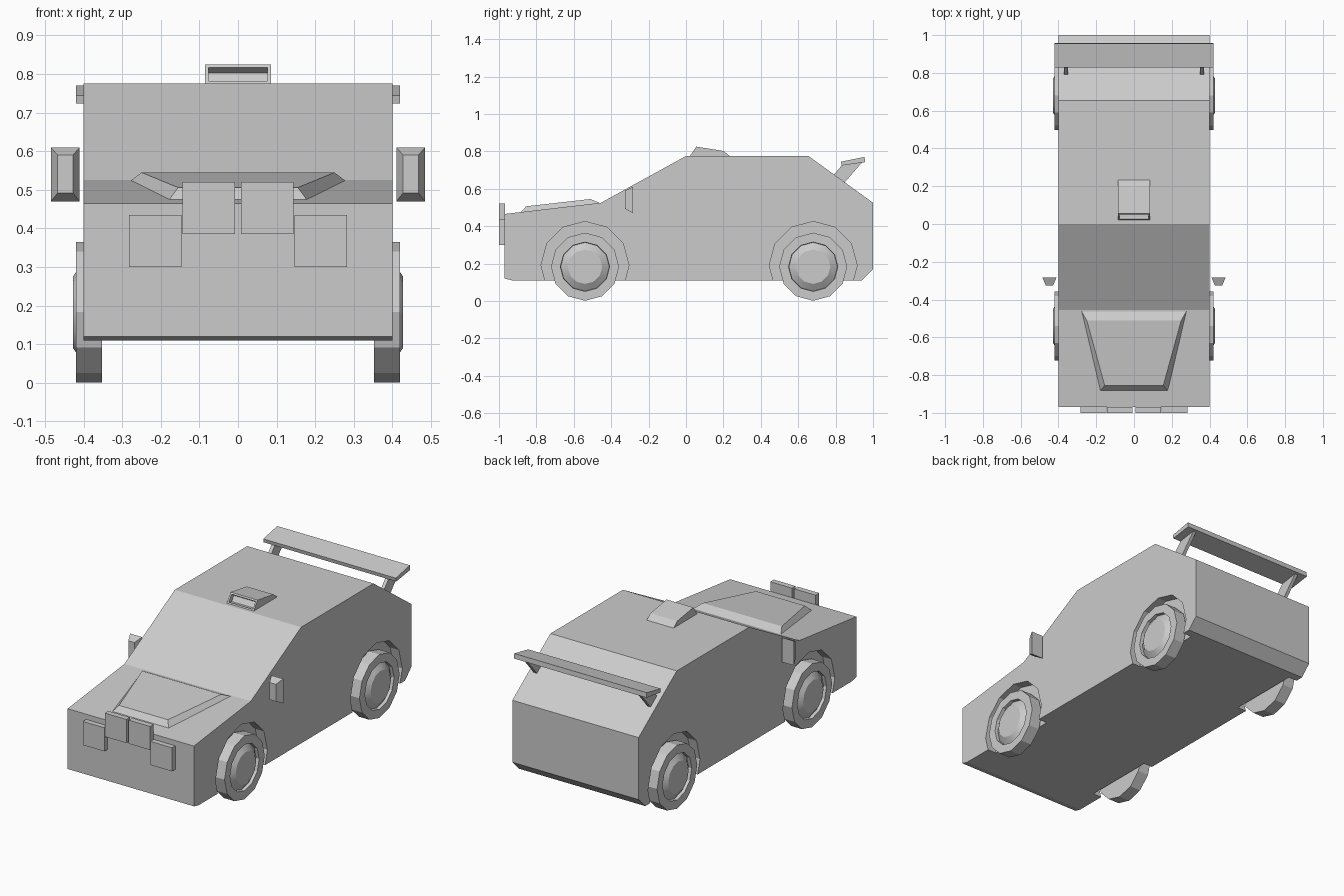
import bpy, bmesh, math
from mathutils import Matrix, Vector

cube = bpy.data.objects.get("Cube")
if cube:
    bpy.data.objects.remove(cube, do_unlink=True)

grey = bpy.data.materials.new("plain_grey")
grey.use_nodes = True
grey.diffuse_color = (0.6, 0.6, 0.6, 1)
grey.node_tree.nodes["Principled BSDF"].inputs["Base Color"].default_value = grey.diffuse_color


def finish(name, bm):
    bmesh.ops.recalc_face_normals(bm, faces=bm.faces)
    mesh = bpy.data.meshes.new(name)
    bm.to_mesh(mesh)
    bm.free()
    mesh.materials.append(grey)
    obj = bpy.data.objects.new(name, mesh)
    bpy.context.collection.objects.link(obj)
    return obj


def loft(bm, loop_a, loop_b):
    """Closed solid between two loops with the same number of points."""
    a = [bm.verts.new(p) for p in loop_a]
    b = [bm.verts.new(p) for p in loop_b]
    bm.faces.new(a)
    bm.faces.new(b)
    n = len(a)
    return [bm.faces.new((a[i], a[(i + 1) % n], b[(i + 1) % n], b[i])) for i in range(n)]


def prism(bm, profile, x0, x1):
    """Extrude a side profile of (y, z) points across x."""
    return loft(bm, [(x0, y, z) for y, z in profile], [(x1, y, z) for y, z in profile])


def add_prism(name, profile, x0, x1):
    bm = bmesh.new()
    prism(bm, profile, x0, x1)
    return finish(name, bm)


def rect(x0, x1, z0, z1, y):
    return [(x0, y, z0), (x1, y, z0), (x1, y, z1), (x0, y, z1)]


SIDES = (("left", 1), ("right", -1))
AXLES = (("front", -0.54), ("rear", 0.68))

# Body shell
body = add_prism("body", [(-0.97, 0.12), (-0.97, 0.465), (-0.455, 0.525), (0, 0.775),
                          (0.655, 0.775), (1, 0.525), (1, 0.17), (0.94, 0.11),
                          (-0.93, 0.11)], -0.4, 0.4)

# Wheel arches cut into the body sides
bm = bmesh.new()
for _, y in AXLES:
    circle = [(y + 0.235 * math.sin(i * math.pi / 6), 0.19 + 0.235 * math.cos(i * math.pi / 6))
              for i in range(12)]
    for _, s in SIDES:
        prism(bm, circle, s * 0.345, s * 0.5)
cutter = finish("arch_cutter", bm)
cutter.hide_render = True
mod = body.modifiers.new("arches", "BOOLEAN")
mod.operation = "DIFFERENCE"
mod.solver = "EXACT"
mod.object = cutter
bpy.context.view_layer.objects.active = body
bpy.ops.object.modifier_apply(modifier=mod.name)
bpy.data.objects.remove(cutter, do_unlink=True)

# Wheels: twelve-sided tyre with a recessed rim and a raised hub
WHEEL = [(0.352, 0), (0.352, 0.182), (0.42, 0.182), (0.42, 0.132),
         (0.402, 0.13), (0.428, 0.092), (0.428, 0)]


def wheel(name, y, s):
    bm = bmesh.new()
    verts = [bm.verts.new((s * x, 0, r)) for x, r in WHEEL]
    edges = [bm.edges.new(pair) for pair in zip(verts, verts[1:])]
    bmesh.ops.spin(bm, geom=verts + edges, cent=(0, 0, 0), axis=(1, 0, 0),
                   angle=math.tau, steps=12, use_merge=True)
    bmesh.ops.remove_doubles(bm, verts=bm.verts, dist=0.0005)
    for f in bm.faces:
        c = f.calc_center_median()
        f.smooth = 0.1 < math.hypot(c.y, c.z) < 0.12
    bmesh.ops.transform(bm, matrix=Matrix.Translation((0, y, 0.183)), verts=bm.verts)
    finish(name, bm)


for end, y in AXLES:
    for side, s in SIDES:
        wheel(f"{end}_{side}_wheel", y, s)

for side, s in SIDES:
    # Lamps on the nose
    for part, x, z in (("inner", 0.0075, 0.385), ("outer", 0.146, 0.3)):
        bm = bmesh.new()
        loft(bm, rect(s * x, s * (x + 0.136), z, z + 0.135, -1),
             rect(s * x, s * (x + 0.136), z, z + 0.135, -0.968))
        finish(f"{side}_{part}_lamp", bm)
    # Door mirror, tapering forwards
    bm = bmesh.new()
    loft(bm, rect(s * 0.41, s * 0.485, 0.47, 0.61, -0.283),
         rect(s * 0.428, s * 0.467, 0.492, 0.59, -0.325))
    finish(f"{side}_mirror", bm)
    # Spoiler strut
    add_prism(f"{side}_spoiler_strut", [(0.79, 0.675), (0.845, 0.63), (0.945, 0.745),
                                        (0.835, 0.727)], s * 0.35, s * 0.37)

# Rear spoiler wing
add_prism("spoiler_wing", [(0.828, 0.745), (0.955, 0.77), (0.957, 0.742), (0.832, 0.724)],
          -0.42, 0.42)

# Raised bonnet panel
bm = bmesh.new()
loft(bm, [(-0.18, -0.885, 0.472), (0.18, -0.885, 0.472), (0.28, -0.458, 0.522), (-0.28, -0.458, 0.522)],
     [(-0.155, -0.855, 0.506), (0.155, -0.855, 0.506), (0.25, -0.51, 0.545), (-0.25, -0.51, 0.545)])
finish("bonnet_panel", bm)

# Roof vent with a recessed opening in its sloping front
bm = bmesh.new()
faces = prism(bm, [(0.02, 0.774), (0.055, 0.825), (0.2, 0.802), (0.235, 0.774)], -0.085, 0.085)
bmesh.ops.recalc_face_normals(bm, faces=bm.faces)
front = faces[0]
bmesh.ops.inset_region(bm, faces=[front], thickness=0.013)
hole = bmesh.ops.extrude_discrete_faces(bm, faces=[front])["faces"][0]
hole.normal_update()
bmesh.ops.translate(bm, vec=Vector(hole.normal) * -0.025, verts=hole.verts)
finish("roof_vent", bm)
